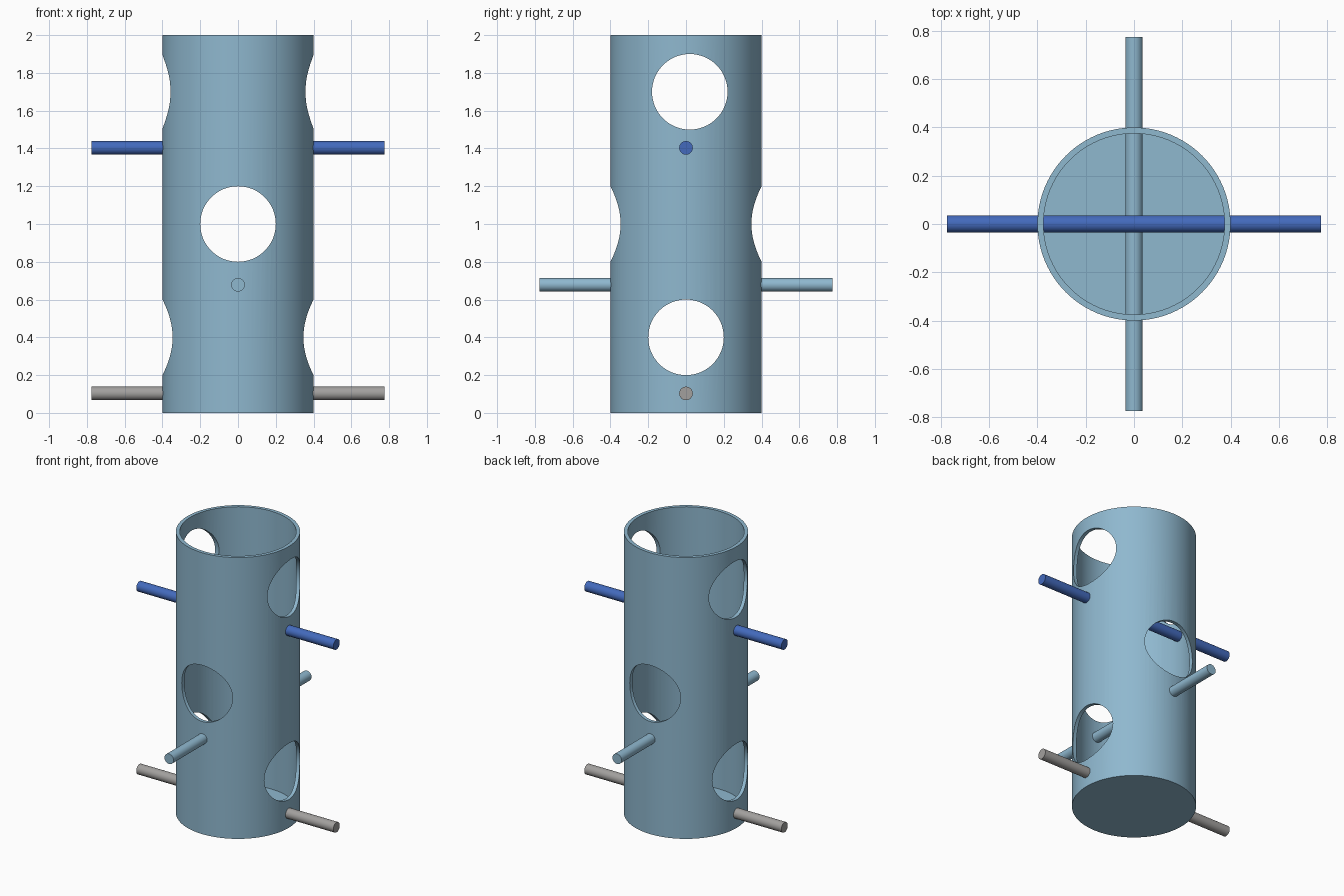
import bpy, math

if "Cube" in bpy.data.objects:
    bpy.data.objects.remove(bpy.data.objects["Cube"])

R_OUT, R_IN, HEIGHT, FLOOR = 0.4, 0.375, 2.0, 0.025
ROD_R, ROD_LEN, HOLE_R = 0.036, 1.55, 0.2


def material(name, rgb):
    # sRGB 0-255 to linear diffuse colour
    lin = [((c / 255 + 0.055) / 1.055) ** 2.4 for c in rgb]
    m = bpy.data.materials.new(name)
    m.diffuse_color = (*lin, 1)
    m.use_nodes = True
    m.node_tree.nodes["Principled BSDF"].inputs["Base Color"].default_value = m.diffuse_color
    return m


light_blue = material("light blue", (143, 184, 207))
royal_blue = material("royal blue", (67, 106, 188))
grey = material("grey", (162, 160, 158))


def cylinder(name, radius, length, centre, axis="Z", sides=64, mat=None):
    rot = {"X": (0, math.pi / 2, 0), "Y": (math.pi / 2, 0, 0), "Z": (0, 0, 0)}[axis]
    bpy.ops.mesh.primitive_cylinder_add(vertices=sides, radius=radius, depth=length,
                                        location=centre, rotation=rot)
    ob = bpy.context.object
    ob.name = name
    if mat:
        ob.data.materials.append(mat)
    return ob


def cut(target, cutter):
    mod = target.modifiers.new("cut", "BOOLEAN")
    mod.operation, mod.solver, mod.object = "DIFFERENCE", "EXACT", cutter
    bpy.context.view_layer.objects.active = target
    bpy.ops.object.modifier_apply(modifier=mod.name)
    bpy.data.objects.remove(cutter)


def smooth(ob):
    bpy.ops.object.select_all(action="DESELECT")
    ob.select_set(True)
    bpy.context.view_layer.objects.active = ob
    bpy.ops.object.shade_smooth_by_angle(angle=math.radians(30))


# Hollow tube, open at the top with a thin floor
tube = cylinder("tube", R_OUT, HEIGHT, (0, 0, HEIGHT / 2), sides=96, mat=light_blue)
cut(tube, cylinder("bore", R_IN, HEIGHT, (0, 0, HEIGHT / 2 + FLOOR), sides=96))

# Round holes through both walls
for axis, y, z in (("X", 0, 0.4), ("Y", 0, 1.0), ("X", 0.02, 1.7)):
    cut(tube, cylinder("hole_cutter", HOLE_R, 1.2, (0, y, z), axis))
smooth(tube)

# Perches running right through the tube
for name, axis, z, mat in (("lower_perch", "X", 0.103, grey),
                           ("middle_perch", "Y", 0.678, light_blue),
                           ("upper_perch", "X", 1.403, royal_blue)):
    smooth(cylinder(name, ROD_R, ROD_LEN, (0, 0, z), axis, 32, mat))
